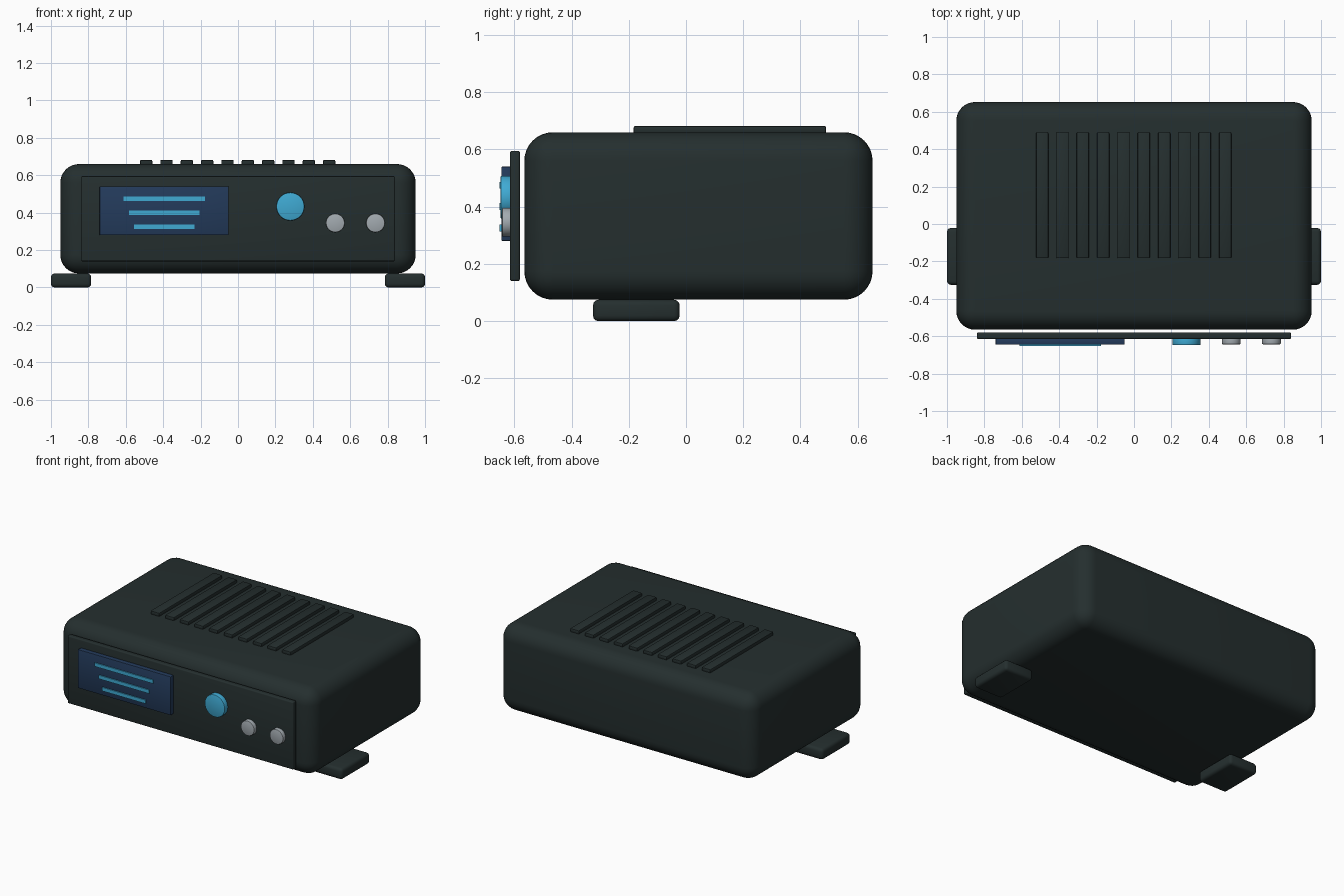
import bpy, math

cube = bpy.data.objects.get("Cube")
if cube:
    bpy.data.objects.remove(cube, do_unlink=True)


def material(name, rgb):
    m = bpy.data.materials.new(name)
    m.use_nodes = True
    m.diffuse_color = (*rgb, 1)
    m.node_tree.nodes["Principled BSDF"].inputs["Base Color"].default_value = (*rgb, 1)
    return m


charcoal = material("charcoal casing", (0.018, 0.028, 0.028))
navy = material("navy screen", (0.017, 0.043, 0.105))
cyan = material("bright cyan", (0.05, 0.40, 0.65))
silver = material("silver grey", (0.36, 0.40, 0.43))


def finish(obj, name, mat, bevel, segments):
    obj.name = name
    obj.data.materials.append(mat)
    if bevel:
        mod = obj.modifiers.new("rounded edges", "BEVEL")
        mod.width = bevel
        mod.segments = segments
        mod.limit_method = "ANGLE"
        mod.angle_limit = math.radians(40)
        bpy.ops.object.modifier_apply(modifier=mod.name)
    bpy.ops.object.shade_smooth_by_angle(angle=math.radians(35))
    return obj


def box(name, x, y, z, mat, bevel=0.0, segments=3):
    """Box from (min, max) extents on each axis."""
    spans = (x, y, z)
    bpy.ops.mesh.primitive_cube_add(size=1, location=[(a + b) / 2 for a, b in spans])
    obj = bpy.context.object
    obj.scale = [b - a for a, b in spans]
    bpy.ops.object.transform_apply(location=False, rotation=False, scale=True)
    return finish(obj, name, mat, bevel, segments)


def knob(name, x, z, radius, front, mat):
    """Round control on the front panel, facing -y."""
    back = -0.60
    bpy.ops.mesh.primitive_cylinder_add(
        vertices=32, radius=radius, depth=back - front,
        location=(x, (front + back) / 2, z), rotation=(math.pi / 2, 0, 0))
    return finish(bpy.context.object, name, mat, 0.004, 2)


# Casing and front panel
box("casing", (-0.95, 0.95), (-0.565, 0.652), (0.075, 0.66), charcoal, 0.1, 8)
box("front_panel", (-0.84, 0.84), (-0.615, -0.58), (0.14, 0.595), charcoal, 0.008)

# Screen with three centred text bars
box("screen", (-0.74, -0.05), (-0.645, -0.61), (0.28, 0.54), navy, 0.004, 2)
for i, half in enumerate((0.217, 0.188, 0.161)):
    z = 0.475 - i * 0.075
    box(f"screen_bar_{i + 1}", (-0.394 - half, -0.394 + half),
        (-0.652, -0.643), (z - 0.012, z + 0.012), cyan)

# Controls
knob("main_knob", 0.28, 0.433, 0.075, -0.648, cyan)
for name, x in (("inner_button", 0.52), ("outer_button", 0.735)):
    knob(name, x, 0.345, 0.05, -0.643, silver)

# Row of raised slats on the top
for i in range(10):
    x = -0.491 + i * 0.1087
    box(f"top_slat_{i + 1}", (x - 0.033, x + 0.033), (-0.183, 0.49),
        (0.655, 0.682), charcoal, 0.006, 2)

# Side feet
for side, sx in (("left", 1), ("right", -1)):
    box(f"{side}_foot", sorted((sx * 0.785, sx)), (-0.325, -0.022),
        (0, 0.075), charcoal, 0.02)
